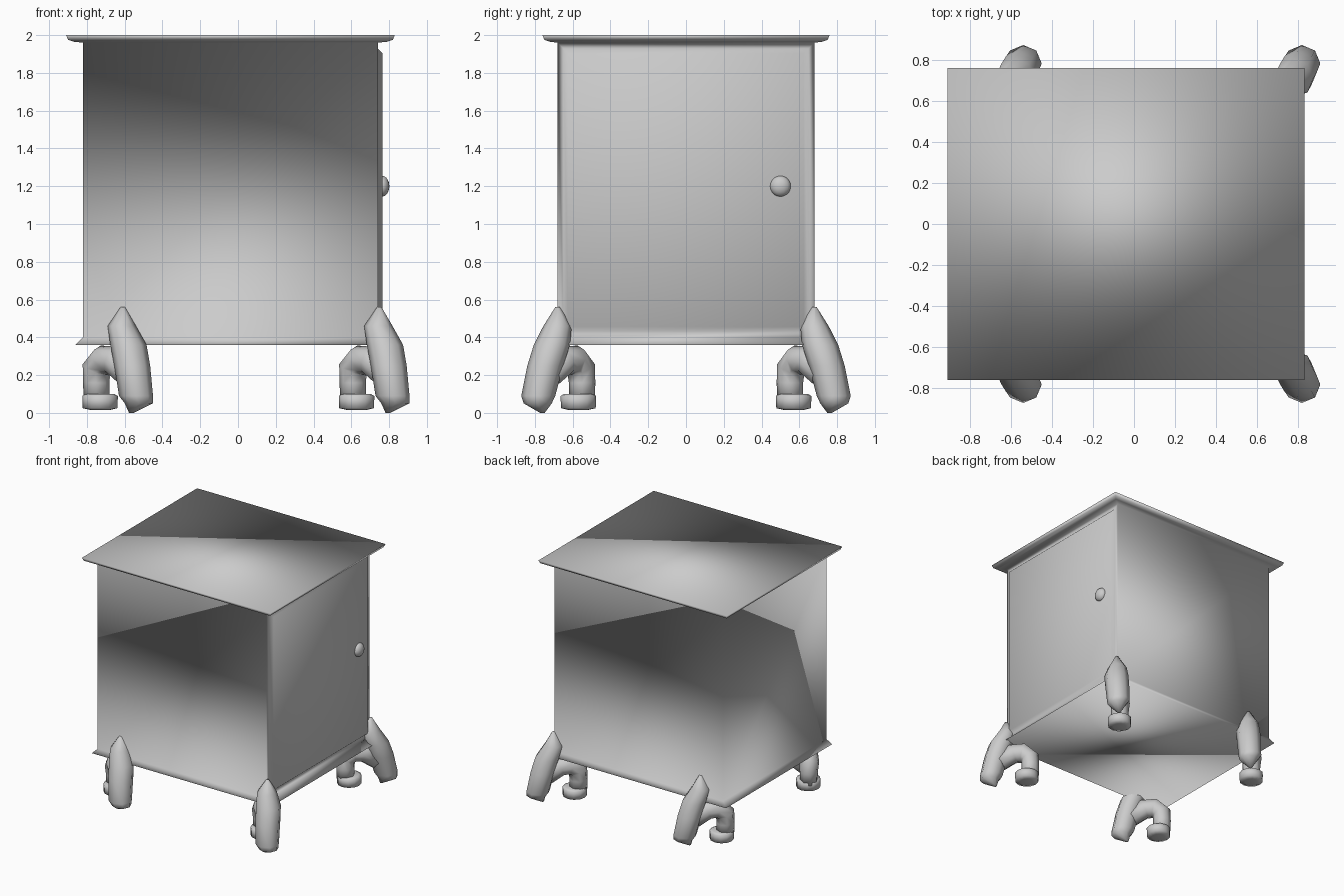
import bpy
import bmesh
from math import cos, sin, pi
from mathutils import Vector

cube = bpy.data.objects.get("Cube")
if cube:
    bpy.data.objects.remove(cube, do_unlink=True)

GREY = 0.6
grey = bpy.data.materials.new("plain_grey")
grey.use_nodes = True
grey.diffuse_color = (GREY, GREY, GREY, 1)
bsdf = next(n for n in grey.node_tree.nodes if n.type == 'BSDF_PRINCIPLED')
bsdf.inputs["Base Color"].default_value = (GREY, GREY, GREY, 1)


def finish(name, bm):
    """Turn a bmesh into a smooth-shaded grey object."""
    for f in bm.faces:
        f.smooth = True
    mesh = bpy.data.meshes.new(name)
    bm.to_mesh(mesh)
    bm.free()
    mesh.materials.append(grey)
    bpy.context.collection.objects.link(bpy.data.objects.new(name, mesh))


def skin(rings):
    """Bridge a stack of point rings and cap both ends."""
    bm = bmesh.new()
    loops = [[bm.verts.new(p) for p in ring] for ring in rings]
    n = len(loops[0])
    for low, high in zip(loops, loops[1:]):
        for i in range(n):
            j = (i + 1) % n
            bm.faces.new((low[i], low[j], high[j], high[i]))
    bm.faces.new(loops[0][::-1])
    bm.faces.new(loops[-1])
    bmesh.ops.recalc_face_normals(bm, faces=bm.faces)
    return bm


def rect(x0, x1, y, z):
    return [(x0, -y, z), (x1, -y, z), (x1, y, z), (x0, y, z)]


def circle(center, radius, u, v, sides=8):
    c = Vector(center)
    return [c + radius * (cos(a) * u + sin(a) * v)
            for a in (2 * pi * i / sides for i in range(sides))]


# Cabinet: flared bottom moulding, box, and overhanging moulded lid
bm = skin([
    rect(-0.86, 0.80, 0.70, 0.36),
    rect(-0.82, 0.74, 0.68, 0.40),
    rect(-0.82, 0.74, 0.68, 1.96),
    rect(-0.87, 0.79, 0.72, 1.965),
    rect(-0.90, 0.82, 0.75, 1.975),
    rect(-0.91, 0.83, 0.76, 2.0),
])

# Raised door panel with bevelled rim on the +x side
door = max((f for f in bm.faces if f.normal.x > 0.9), key=lambda f: f.calc_area())
bmesh.ops.inset_region(bm, faces=[door], thickness=0.045)
bmesh.ops.inset_region(bm, faces=[door], thickness=0.035, depth=0.025)
finish("cabinet_with_door", bm)

# Door knob
bm = bmesh.new()
bmesh.ops.create_uvsphere(bm, u_segments=16, v_segments=10, radius=0.055)
bmesh.ops.scale(bm, vec=(0.7, 1, 1), verts=bm.verts)
bmesh.ops.translate(bm, vec=(0.763, 0.5, 1.2), verts=bm.verts)
finish("door_knob", bm)

# Leg sections for the left front corner: x, y, z, radius
BLADE = [(-0.61, -0.68, 0.56, 0.012), (-0.615, -0.68, 0.46, 0.075),
         (-0.58, -0.71, 0.36, 0.096), (-0.56, -0.745, 0.25, 0.095),
         (-0.54, -0.782, 0.09, 0.09), (-0.525, -0.785, 0.05, 0.074),
         (-0.565, -0.76, 0.0, 0.012)]
HOOK = [(-0.58, -0.72, 0.20, 0.07), (-0.65, -0.65, 0.275, 0.08),
        (-0.71, -0.59, 0.28, 0.08), (-0.75, -0.555, 0.235, 0.076),
        (-0.75, -0.55, 0.16, 0.07), (-0.75, -0.55, 0.07, 0.068)]
PAD = [(-0.73, -0.57, 0.015, 0.05), (-0.73, -0.57, 0.025, 0.092),
       (-0.73, -0.57, 0.09, 0.094), (-0.73, -0.57, 0.10, 0.075)]
X, Y = Vector((1, 0, 0)), Vector((0, 1, 0))
ACROSS = (X + Y).normalized()


def place(rings, dx, side):
    """Shift rings along x and flip them to the chosen end."""
    return [[(p.x + dx, p.y * side, p.z) for p in r] for r in rings]


def tube(path):
    """Rings square to a bent path in the leg's diagonal plane."""
    pts = [Vector(p[:3]) for p in path]
    rings = []
    for i, p in enumerate(pts):
        t = pts[min(i + 1, len(pts) - 1)] - pts[max(i - 1, 0)]
        rings.append(circle(p, path[i][3], ACROSS, t.cross(ACROSS).normalized()))
    return rings


# Four claw legs, all splayed toward the door side
PARTS = {
    "blade": [circle(s[:3], s[3], X, Y) for s in BLADE],
    "hook": tube(HOOK),
    "pad": [circle(s[:3], s[3], X, Y, 12) for s in PAD],
}
for end, side in (("front", 1), ("back", -1)):
    for flank, dx in (("plain", 0), ("door", 1.358)):
        for part, rings in PARTS.items():
            finish(f"{end}_{flank}_leg_{part}", skin(place(rings, dx, side)))
